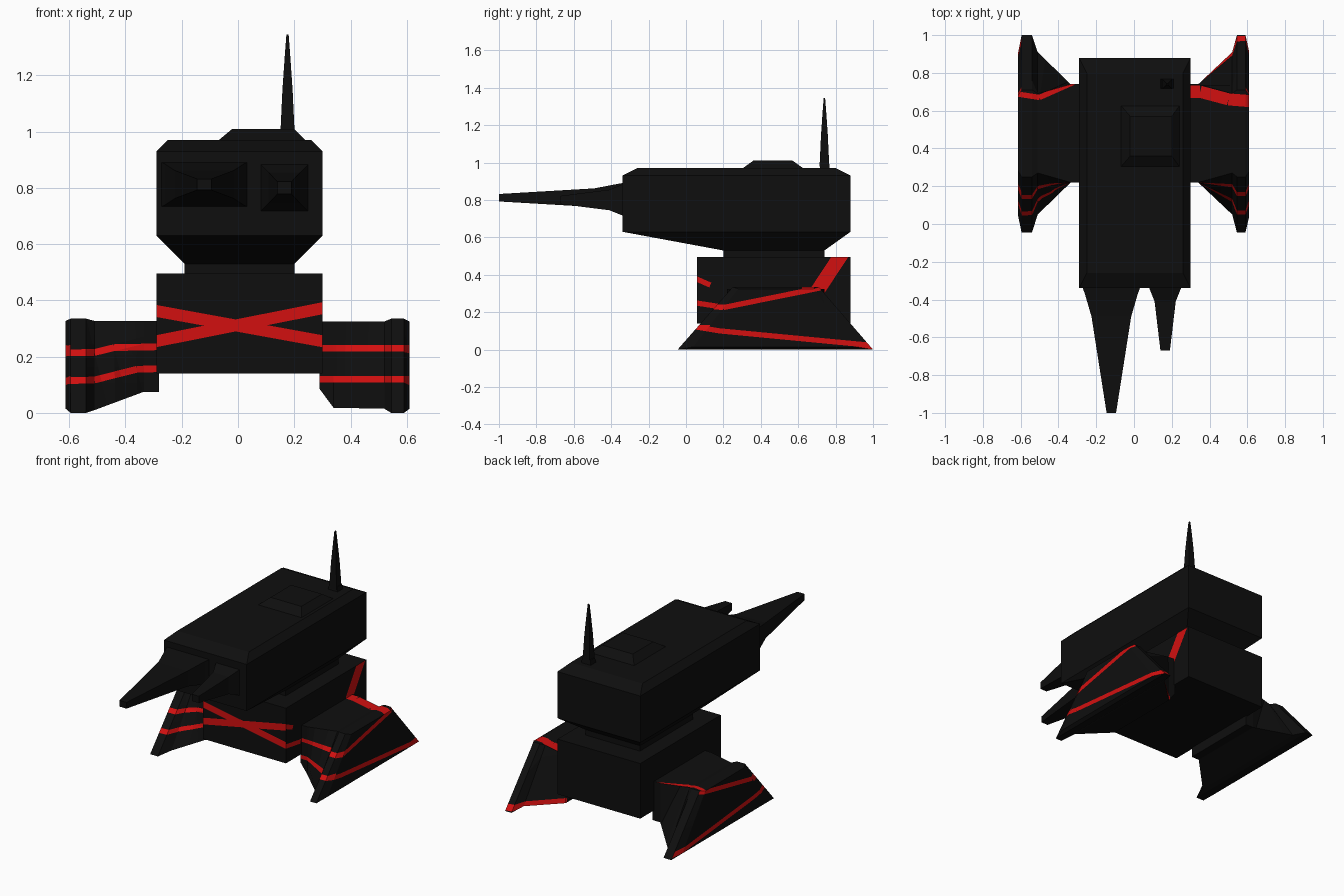
import bpy, bmesh
from mathutils import Vector

if "Cube" in bpy.data.objects:
    bpy.data.objects.remove(bpy.data.objects["Cube"])


def material(name, rgb):
    m = bpy.data.materials.new(name)
    m.diffuse_color = (*rgb, 1)
    m.use_nodes = True
    m.node_tree.nodes["Principled BSDF"].inputs["Base Color"].default_value = m.diffuse_color
    return m


BLACK = material("matte black", (0.0045, 0.0045, 0.0045))
RED = material("warning red", (0.65, 0.005, 0.005))
AXIS = {"x": Vector((1, 0, 0)), "y": Vector((0, 1, 0)), "z": Vector((0, 0, 1))}


def loft(bm, rings):
    """Skin a list of equal-sized point rings and cap both ends."""
    vs = [[bm.verts.new(p) for p in r] for r in rings]
    n = len(vs[0])
    for a, b in zip(vs, vs[1:]):
        for i in range(n):
            j = (i + 1) % n
            bm.faces.new((a[i], a[j], b[j], b[i]))
    bm.faces.new(vs[0])
    bm.faces.new(vs[-1])
    bmesh.ops.recalc_face_normals(bm, faces=bm.faces)


def stripe(bm, pts, w, axis, test):
    """Cut a painted polyline band (half width w, seen along axis) into faces passing test."""
    flat = lambda a, b: {"x": Vector((0, a, b)), "y": Vector((a, 0, b)), "z": Vector((a, b, 0))}[axis]
    for p, q in zip(pts, pts[1:]):
        p, q = flat(*p), flat(*q)
        d = (q - p).normalized()
        s = d.cross(AXIS[axis])
        for co, no in ((p + s * w, s), (p - s * w, s), (p, d), (q, d)):
            bm.normal_update()
            faces = [f for f in bm.faces if test(f.normal)]
            geom = faces + list({e for f in faces for e in f.edges}) + list({v for f in faces for v in f.verts})
            bmesh.ops.bisect_plane(bm, geom=geom, plane_co=co, plane_no=no, dist=1e-5)
        bm.normal_update()
        for f in bm.faces:
            r = f.calc_center_median() - p
            if test(f.normal) and abs(r.dot(s)) < w and 0 < r.dot(d) < (q - p).length:
                f.material_index = 1


def finish(bm, name):
    me = bpy.data.meshes.new(name)
    bm.to_mesh(me)
    bm.free()
    me.materials.append(BLACK)
    me.materials.append(RED)
    ob = bpy.data.objects.new(name, me)
    bpy.context.collection.objects.link(ob)
    return ob


def layers(specs):
    """Horizontal rectangles: (z, x0, x1, y0, y1)."""
    bm = bmesh.new()
    loft(bm, [[(a, c, z), (b, c, z), (b, d, z), (a, d, z)] for z, a, b, c, d in specs])
    return bm


front = lambda n: n.y < -0.12
back = lambda n: n.y > 0.12
top = lambda n: n.z > 0.3

# turret, neck and roof hatch
finish(layers([(0.53, -0.19, 0.20, 0.20, 0.74), (0.63, -0.29, 0.30, -0.34, 0.88),
               (0.93, -0.29, 0.30, -0.34, 0.88), (0.97, -0.25, 0.26, -0.26, 0.80)]), "turret")
finish(layers([(0.48, -0.19, 0.20, 0.20, 0.74), (0.535, -0.19, 0.20, 0.20, 0.74)]), "neck")
finish(layers([(0.96, -0.08, 0.25, 0.29, 0.64), (1.01, -0.02, 0.20, 0.36, 0.57)]), "roof_hatch")

# antenna and its foot
finish(layers([(0.96, 0.14, 0.21, 0.715, 0.77), (1.0, 0.145, 0.205, 0.72, 0.765)]), "antenna_base")
bm = layers([(z, 0.176 - r, 0.176 + r, 0.74 - r, 0.74 + r)
             for z, r in ((0.98, 0.026), (1.15, 0.018), (1.28, 0.009), (1.345, 0.004))])
finish(bm, "antenna")

# tapered guns
for name, cx, cz, secs in (
        ("large_gun", -0.12, 0.812, ((-0.33, 0.155, 0.08), (-0.37, 0.14, 0.073),
                                     (-0.49, 0.105, 0.05), (-1.0, 0.025, 0.02))),
        ("small_gun", 0.165, 0.80, ((-0.33, 0.088, 0.087), (-0.41, 0.056, 0.055), (-0.67, 0.025, 0.022)))):
    bm = bmesh.new()
    loft(bm, [[(cx - w, y, cz - h), (cx + w, y, cz - h), (cx + w, y, cz + h), (cx - w, y, cz + h)]
              for y, w, h in secs])
    finish(bm, name)

# hull with crossed front stripes and side flashes
bm = layers([(0.14, -0.29, 0.30, 0.06, 0.88), (0.495, -0.29, 0.30, 0.06, 0.88)])
stripe(bm, [(-0.3, 0.364), (0.31, 0.253)], 0.021, "y", front)
stripe(bm, [(-0.3, 0.253), (0.31, 0.374)], 0.021, "y", front)
right = lambda n: n.x > 0.5
stripe(bm, [(0.70, 0.31), (0.845, 0.53)], 0.038, "x", right)
stripe(bm, [(0.05, 0.38), (0.13, 0.345)], 0.014, "x", right)
stripe(bm, [(0.05, 0.25), (0.21, 0.225)], 0.014, "x", right)
finish(bm, "hull")

# side feet: box root flaring into a chamfered trapezoid plate
# section: (x, bottom y0, y1, z, top y0, y1, z)
for name, s, secs in (
        ("right_foot", 1, ((0.29, 0.22, 0.74, 0.085, 0.22, 0.74, 0.325),
                           (0.34, 0.22, 0.74, 0.018, 0.22, 0.74, 0.325),
                           (0.52, 0.05, 0.91, 0.015, 0.27, 0.69, 0.325),
                           (0.545, -0.045, 1.0, 0, 0.25, 0.71, 0.335),
                           (0.59, -0.045, 1.0, 0, 0.25, 0.71, 0.335),
                           (0.61, 0.04, 0.91, 0.015, 0.28, 0.68, 0.325))),
        ("left_foot", -1, ((0.28, 0.22, 0.74, 0.075, 0.22, 0.74, 0.327),
                           (0.335, 0.22, 0.74, 0.075, 0.22, 0.74, 0.327),
                           (0.51, 0.05, 0.91, 0.01, 0.27, 0.69, 0.327),
                           (0.54, -0.045, 1.0, 0, 0.25, 0.71, 0.335),
                           (0.595, -0.045, 1.0, 0, 0.25, 0.71, 0.335),
                           (0.613, 0.04, 0.91, 0.015, 0.28, 0.68, 0.327)))):
    bm = bmesh.new()
    loft(bm, [[(s * x, a, z), (s * x, b, z), (s * x, d, t), (s * x, c, t)] for x, a, b, z, c, d, t in secs])
    outer = lambda n: n.x * s > 0.6
    stripe(bm, [(-0.06, 0.14), (0.18, 0.10), (1.02, 0.02)], 0.014, "x", outer)
    stripe(bm, [(0.04, 0.24), (0.2, 0.225), (0.72, 0.33)], 0.014, "x", outer)
    if s > 0:
        for z in (0.23, 0.12):
            stripe(bm, [(0.28, z), (0.63, z)], 0.012, "y", front)
        stripe(bm, [(0.29, 0.70), (0.35, 0.70), (0.5, 0.66), (0.62, 0.65)], 0.032, "z", top)
        stripe(bm, [(0.33, 0.035), (0.62, 0.018)], 0.016, "y", back)
    else:
        stripe(bm, [(-0.28, 0.235), (-0.44, 0.232), (-0.51, 0.215), (-0.63, 0.213)], 0.012, "y", front)
        stripe(bm, [(-0.28, 0.157), (-0.36, 0.155), (-0.51, 0.117), (-0.63, 0.114)], 0.012, "y", front)
        stripe(bm, [(-0.32, 0.75), (-0.5, 0.67), (-0.63, 0.69)], 0.014, "z", top)
    finish(bm, name)
